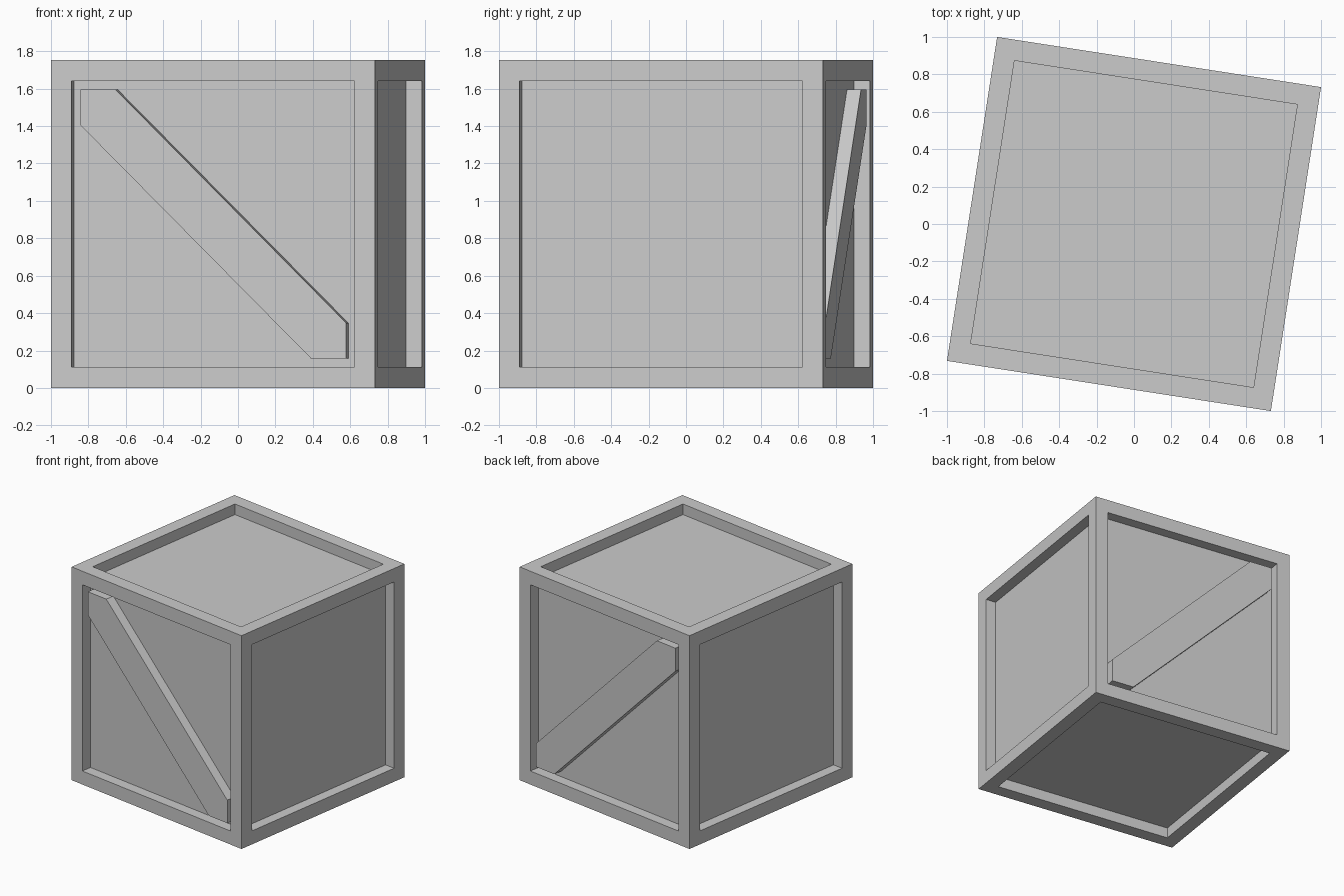
import bpy, bmesh, math
from mathutils import Matrix

if "Cube" in bpy.data.objects:
    bpy.data.objects.remove(bpy.data.objects["Cube"])

S = 1.7525          # crate side
H = S / 2
BORDER = 0.157      # frame width
DEPTH = 0.087       # panel recess
GAP = 0.011         # brace sits just behind the frame face
CUT = 0.19          # half-size of brace along the opening edges
TURN = Matrix.Rotation(math.radians(-8.8), 4, 'Z')


def finish(name, bm):
    bmesh.ops.recalc_face_normals(bm, faces=bm.faces)
    bm.transform(TURN @ Matrix.Translation((0, 0, H)))
    me = bpy.data.meshes.new(name)
    bm.to_mesh(me)
    bm.free()
    ob = bpy.data.objects.new(name, me)
    bpy.context.collection.objects.link(ob)
    return ob


# Crate body: cube with a recessed panel on all six sides
bm = bmesh.new()
bmesh.ops.create_cube(bm, size=S)
panels = bm.faces[:]
bmesh.ops.inset_individual(bm, faces=panels, thickness=BORDER)
for face in panels:
    offset = face.normal * -DEPTH
    new = bmesh.ops.extrude_discrete_faces(bm, faces=[face])["faces"][0]
    bmesh.ops.translate(bm, verts=new.verts, vec=offset)
finish("crate_body", bm)


# Diagonal braces: corner-to-corner planks on front and back
def brace(name, side):
    a = H - BORDER
    c = a - CUT
    outline = [(-a, a), (-a, c), (c, -a), (a, -a), (a, -c), (-c, a)]
    bm = bmesh.new()
    face = bm.faces.new([bm.verts.new((x, side * (H - DEPTH), z)) for x, z in outline])
    ext = bmesh.ops.extrude_face_region(bm, geom=[face])["geom"]
    verts = [v for v in ext if isinstance(v, bmesh.types.BMVert)]
    bmesh.ops.translate(bm, verts=verts, vec=(0, side * (DEPTH - GAP), 0))
    finish(name, bm)


brace("front_brace", -1)
brace("back_brace", 1)
